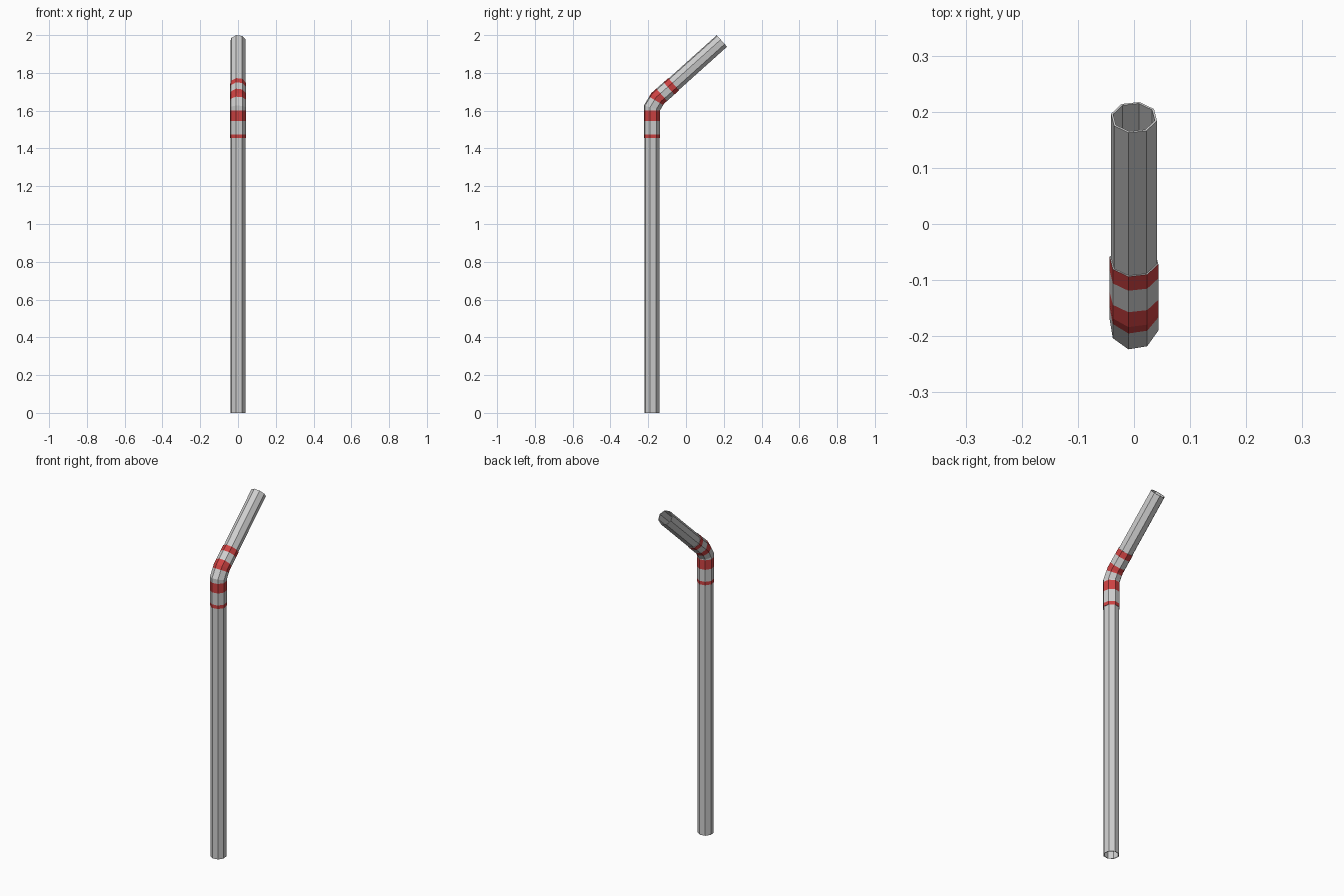
import bpy, bmesh, math
from mathutils import Vector

if "Cube" in bpy.data.objects:
    bpy.data.objects.remove(bpy.data.objects["Cube"])

SIDES, TWIST, WALL = 8, math.radians(-13), 0.004


def material(name, rgb):
    m = bpy.data.materials.new(name)
    m.diffuse_color = (*rgb, 1)
    m.use_nodes = True
    m.node_tree.nodes["Principled BSDF"].inputs["Base Color"].default_value = m.diffuse_color
    return m


GREY = material("straw grey", (0.62, 0.62, 0.62))
RED = material("stripe red", (0.62, 0.055, 0.055))

# Centre line of the straw, as (y, z)
PATH = [Vector(p) for p in ((-0.18, 0), (-0.18, 1.455), (-0.18, 1.615),
                            (-0.15, 1.665), (-0.065, 1.74), (0.19, 1.969))]


def ring(bm, centre, d_in, d_out, r):
    """Octagon on the mitre plane between two path directions."""
    t = (d_in + d_out).normalized()
    side = Vector((t.y, -t.x)) / t.dot(d_in)
    out = []
    for k in range(SIDES):
        a = TWIST + k * math.tau / SIDES
        p = centre - side * (r * math.cos(a))
        out.append(bm.verts.new((r * math.sin(a), p.x, p.y)))
    return out


def bridge(bm, a, b, mat=0):
    for k in range(SIDES):
        j = (k + 1) % SIDES
        bm.faces.new((a[k], a[j], b[j], b[k])).material_index = mat


def tube(name, points, r, stripes=()):
    """Hollow tube along points; stripes are (start, end) path lengths."""
    dirs = [(b - a).normalized() for a, b in zip(points, points[1:])]
    stations, s = [], 0.0
    for i, p in enumerate(points):
        stations.append((s, p, dirs[max(i - 1, 0)], dirs[min(i, len(dirs) - 1)]))
        if i < len(dirs):
            length = (points[i + 1] - p).length
            for c in sorted(c for st in stripes for c in st):
                if s + 1e-4 < c < s + length - 1e-4:
                    stations.append((c, p + dirs[i] * (c - s), dirs[i], dirs[i]))
            s += length
    bm = bmesh.new()
    outer = [ring(bm, *st[1:], r) for st in stations]
    inner = [ring(bm, *st[1:], r - WALL) for st in stations]
    for i in range(len(stations) - 1):
        mid = (stations[i][0] + stations[i + 1][0]) / 2
        mat = int(any(a < mid < b for a, b in stripes))
        bridge(bm, outer[i], outer[i + 1], mat)
        bridge(bm, inner[i], inner[i + 1])
    bridge(bm, outer[0], inner[0])
    bridge(bm, outer[-1], inner[-1])
    bmesh.ops.recalc_face_normals(bm, faces=bm.faces)
    me = bpy.data.meshes.new(name)
    bm.to_mesh(me)
    bm.free()
    me.materials.append(GREY)
    me.materials.append(RED)
    bpy.context.collection.objects.link(bpy.data.objects.new(name, me))


# Long straight stem, striped bend, and angled mouthpiece
tube("stem", PATH[:2], 0.042)
tube("striped_bend", PATH[1:5], 0.0445,
     [(-0.01, 0.02), (0.09, 0.145), (0.203, 0.247), (0.298, 0.35)])
tube("mouthpiece", PATH[4:], 0.042)
